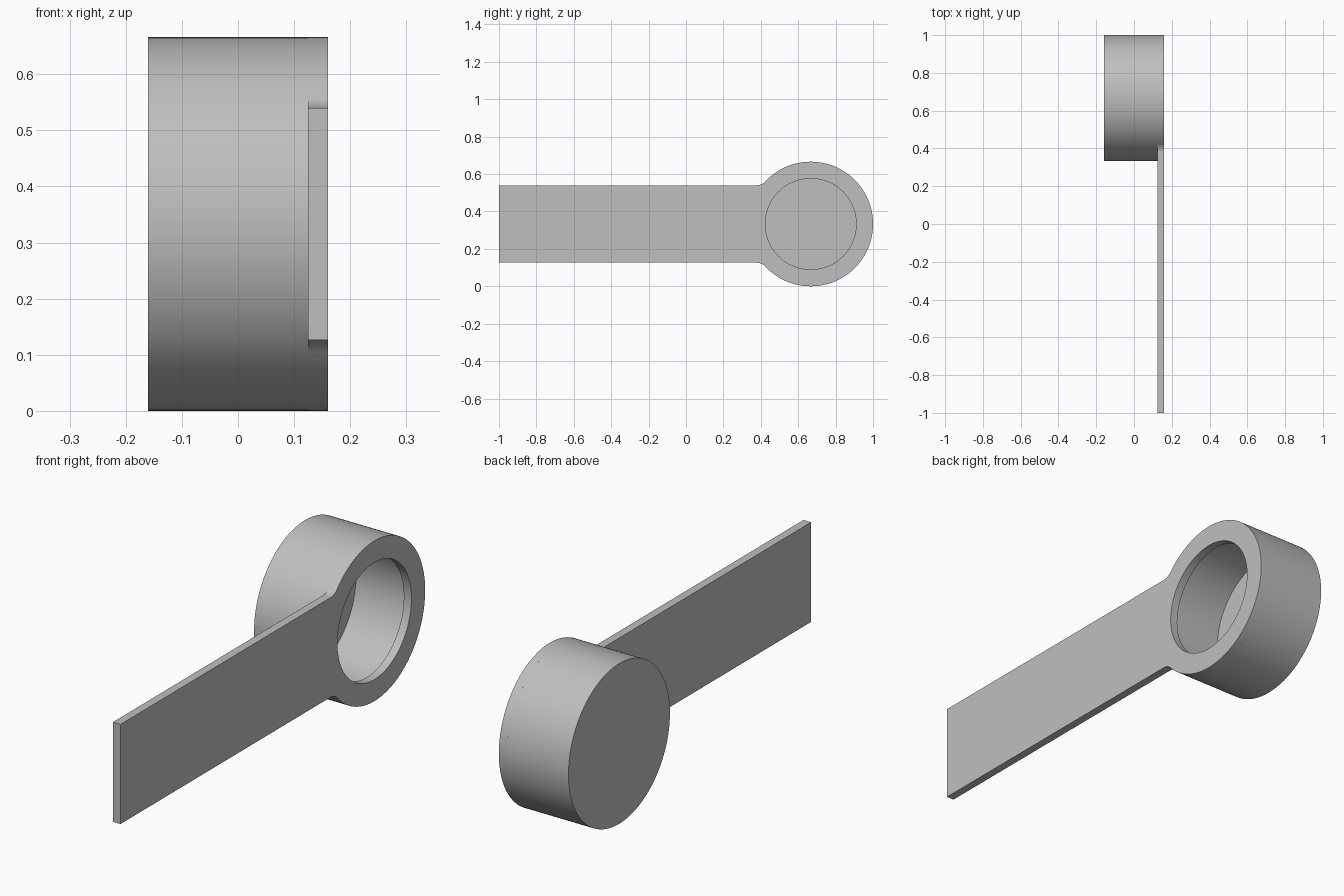
import bpy
import bmesh
from math import sin, cos, pi, atan2, sqrt, radians
from mathutils import Matrix, Vector

if "Cube" in bpy.data.objects:
    bpy.data.objects.remove(bpy.data.objects["Cube"])

CY, CZ, R = 0.667, 0.333, 0.333      # cup centre and outer radius
HOLE, BORE = 0.243, 0.286            # opening in plate, inside of cup
HALF, FILLET = 0.207, 0.06           # handle half height, neck fillet
X_BACK, X_FLOOR, X_JOIN, X_FACE = -0.16, -0.125, 0.125, 0.16

grey = bpy.data.materials.new("plain grey")
grey.use_nodes = True
colour = (0.52, 0.52, 0.52, 1)
grey.diffuse_color = colour
grey.node_tree.nodes["Principled BSDF"].inputs["Base Color"].default_value = colour


def arc(cx, cy, r, start, end, n):
    steps = [start + (end - start) * i / n for i in range(n + 1)]
    return [(cx + r * cos(a), cy + r * sin(a)) for a in steps]


def smooth(obj):
    bpy.ops.object.select_all(action='DESELECT')
    obj.select_set(True)
    bpy.context.view_layer.objects.active = obj
    bpy.ops.object.shade_smooth_by_angle(angle=radians(30))


# Handle plate: bar flowing through two fillets into a ring
fx = sqrt((R + FILLET) ** 2 - (HALF + FILLET) ** 2)
neck = atan2(HALF + FILLET, -fx)
upper = arc(0, 0, R, 0, neck, 64)
upper += arc(-fx, HALF + FILLET, FILLET, neck - pi, -pi / 2, 10)[1:]
upper.append((-1 - CY, HALF))
outline = upper + [(x, -y) for x, y in reversed(upper[1:])]
opening = arc(0, 0, HOLE, 0, 2 * pi, 128)[:-1]

curve = bpy.data.curves.new("handle_plate", 'CURVE')
curve.dimensions = '2D'
curve.fill_mode = 'BOTH'
curve.extrude = (X_FACE - X_JOIN) / 2
for loop in (outline, opening):
    spline = curve.splines.new('POLY')
    spline.points.add(len(loop) - 1)
    for point, (x, y) in zip(spline.points, loop):
        point.co = (x, y, 0, 1)
    spline.use_cyclic_u = True
curve.materials.append(grey)
plate = bpy.data.objects.new("handle_plate", curve)
bpy.context.collection.objects.link(plate)
plate.location = ((X_FACE + X_JOIN) / 2, CY, CZ)
plate.rotation_euler = (pi / 2, 0, pi / 2)
bpy.ops.object.select_all(action='DESELECT')
plate.select_set(True)
bpy.context.view_layer.objects.active = plate
bpy.ops.object.convert(target='MESH')
bm = bmesh.new()
bm.from_mesh(plate.data)
bmesh.ops.remove_doubles(bm, verts=bm.verts, dist=0.0001)
bmesh.ops.recalc_face_normals(bm, faces=bm.faces)
bm.to_mesh(plate.data)
bm.free()
smooth(plate)

# Cup: hollow drum turned about the x axis, open towards the plate
profile = [(X_FLOOR, 0), (X_FLOOR, BORE), (X_JOIN, BORE),
           (X_JOIN, R), (X_BACK, R), (X_BACK, 0)]
bm = bmesh.new()
verts = [bm.verts.new((x, 0, r)) for x, r in profile]
edges = [bm.edges.new(pair) for pair in zip(verts, verts[1:])]
bmesh.ops.spin(bm, geom=verts + edges, cent=(0, 0, 0), axis=(1, 0, 0),
               angle=2 * pi, steps=128, use_merge=True)
bmesh.ops.remove_doubles(bm, verts=bm.verts, dist=0.0001)
bmesh.ops.recalc_face_normals(bm, faces=bm.faces)
bm.transform(Matrix.Translation(Vector((0, CY, CZ))))
mesh = bpy.data.meshes.new("cup")
bm.to_mesh(mesh)
bm.free()
mesh.materials.append(grey)
cup = bpy.data.objects.new("cup", mesh)
bpy.context.collection.objects.link(cup)
smooth(cup)
